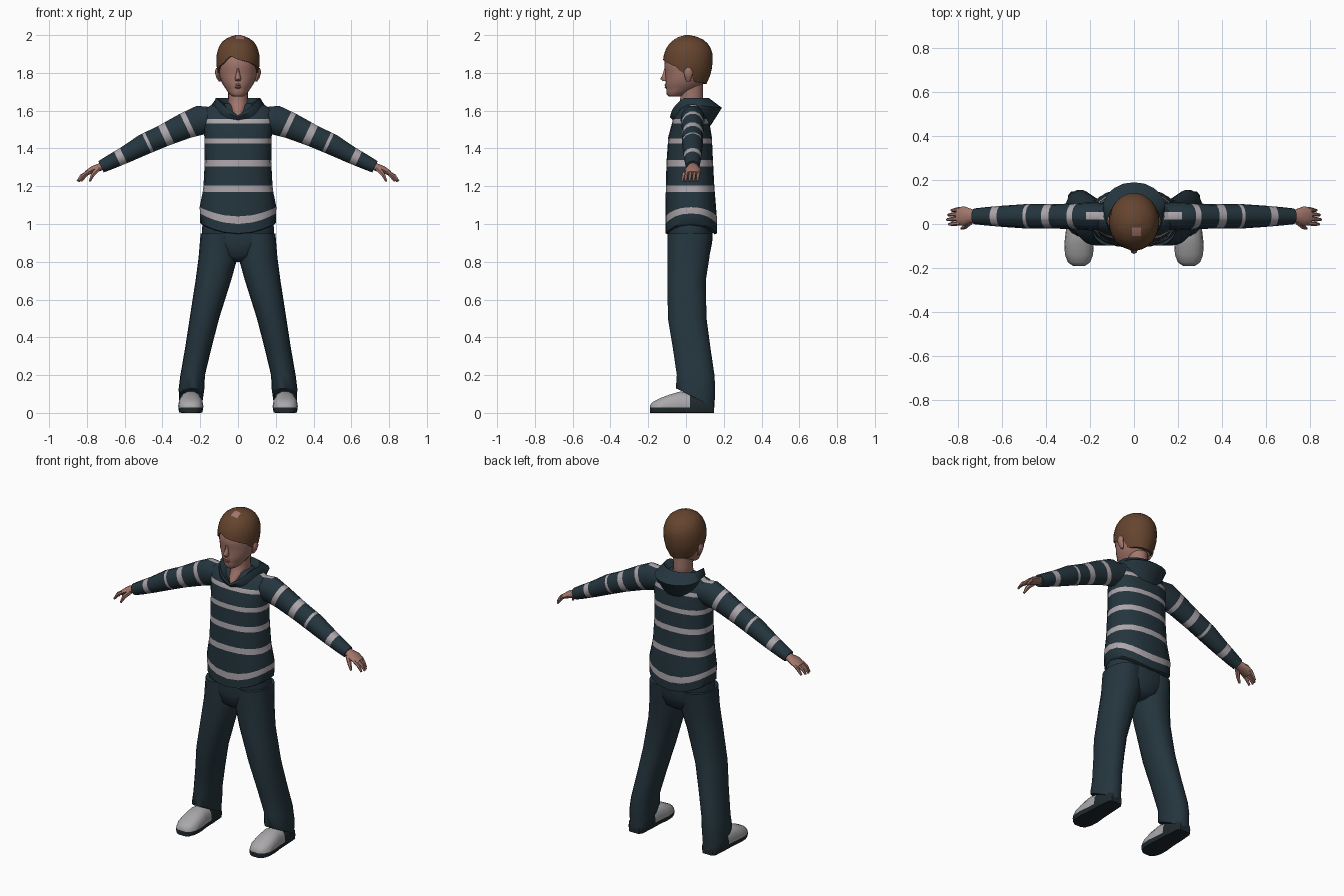
import bpy, bmesh, math
from mathutils import Vector

if "Cube" in bpy.data.objects:
    bpy.data.objects.remove(bpy.data.objects["Cube"])


def material(name, rgb):
    m = bpy.data.materials.new(name)
    m.use_nodes = True
    m.diffuse_color = (*rgb, 1)
    bsdf = m.node_tree.nodes["Principled BSDF"]
    bsdf.inputs["Base Color"].default_value = (*rgb, 1)
    bsdf.inputs["Roughness"].default_value = 0.9
    return m


NAVY = material("dark navy cloth", (0.018, 0.036, 0.048))
WHITE = material("pale stripe", (0.42, 0.38, 0.41))
SKIN = material("skin", (0.36, 0.18, 0.145))
HAIR = material("brown hair", (0.13, 0.058, 0.028))
SHOE = material("light grey shoe", (0.40, 0.39, 0.40))
SOLE = material("dark sole", (0.014, 0.022, 0.027))


def ring(c, u, v, n=16, power=1.0):
    """Closed loop of points around c, spanned by the half axes u and v."""
    def bend(t):
        return math.copysign(abs(t) ** power, t)
    c, u, v = Vector(c), Vector(u), Vector(v)
    angles = [2 * math.pi * i / n for i in range(n)]
    return [c + u * bend(math.cos(a)) + v * bend(math.sin(a)) for a in angles]


def loft(name, rings, mats, cuts=(), paint=None, cyclic=False, adjust=None, angle=50):
    """Skin the rings, cut along planes, then colour faces by a rule."""
    bm = bmesh.new()
    loops = [[bm.verts.new(p) for p in r] for r in rings]
    pairs = list(zip(loops, loops[1:]))
    if cyclic:
        pairs.append((loops[-1], loops[0]))
    else:
        bm.faces.new(loops[0])
        bm.faces.new(loops[-1])
    for lo, hi in pairs:
        for i in range(len(lo)):
            j = (i + 1) % len(lo)
            bm.faces.new((lo[i], lo[j], hi[j], hi[i]))
    for co, no in cuts:
        geom = bm.verts[:] + bm.edges[:] + bm.faces[:]
        bmesh.ops.bisect_plane(bm, geom=geom, plane_co=co, plane_no=no, dist=1e-5)
    if paint:
        for f in bm.faces:
            f.material_index = int(paint(f.calc_center_median()))
    if adjust:
        for v in bm.verts:
            v.co = adjust(v.co)
    bmesh.ops.recalc_face_normals(bm, faces=bm.faces)
    me = bpy.data.meshes.new(name)
    bm.to_mesh(me)
    bm.free()
    ob = bpy.data.objects.new(name, me)
    bpy.context.collection.objects.link(ob)
    for m in mats:
        me.materials.append(m)
    bpy.ops.object.select_all(action="DESELECT")
    ob.select_set(True)
    bpy.context.view_layer.objects.active = ob
    bpy.ops.object.shade_smooth_by_angle(angle=math.radians(angle))
    return ob


def level(z, rx, yf, yb, x=0.0, power=1.0, n=18, tilt=0.0):
    """Horizontal ring from front yf to back yb."""
    half = (yb - yf) / 2
    return ring((x, (yf + yb) / 2, z), (rx, 0, 0), (0, half, tilt * half), n, power)


def tube(name, side, rows, mats, n=10, **kw):
    """Limb along rows of x, y, z, width in y, thickness; side mirrors it."""
    pts = [Vector((side * r[0], r[1], r[2])) for r in rows]
    rings = []
    for i, r in enumerate(rows):
        d = (pts[min(i + 1, len(pts) - 1)] - pts[max(i - 1, 0)]).normalized()
        across = Vector((0, 1, 0))
        across = (across - d * across.dot(d)).normalized()
        rings.append(ring(pts[i], across * r[3], d.cross(across) * r[4], n))
    return loft(name, rings, mats, **kw)


def within(t, bands):
    return any(a < t < b for a, b in bands)


def lerp_table(t, rows):
    """Linear lookup in rows that start with their key."""
    for a, b in zip(rows, rows[1:]):
        if t <= b[0]:
            k = max(0, (t - a[0]) / (b[0] - a[0]))
            return [p + (q - p) * k for p, q in zip(a[1:], b[1:])]
    return list(rows[-1][1:])


# Striped jumper body, with the hem rising at the sides
bands = [(1.0, 1.04), (1.17, 1.205), (1.305, 1.338), (1.425, 1.453), (1.533, 1.557)]
shoulder = (0.02, 0.055)
cuts = [((0, 0, z), (0, 0, 1)) for b in bands for z in b]
cuts += [((0, y, 0), (0, 1, 0)) for y in shoulder]


def on_shoulder(c):
    return c.z > 1.59 and 0.12 < abs(c.x) < 0.23 and shoulder[0] < c.y < shoulder[1]


def lift_hem(p):
    fade = max(0, min(1, (1.17 - p.z) / 0.15))
    return p + Vector((0, 0, 0.055 * fade * (p.x / 0.2) ** 2))


body = [(0.945, 0.185, -0.095, 0.15), (0.95, 0.2, -0.108, 0.163), (1.04, 0.203, -0.108, 0.163),
        (1.2, 0.183, -0.107, 0.15), (1.33, 0.176, -0.103, 0.143), (1.46, 0.178, -0.094, 0.137),
        (1.55, 0.19, -0.07, 0.122), (1.605, 0.185, -0.042, 0.1), (1.63, 0.14, -0.02, 0.09),
        (1.64, 0.08, -0.01, 0.08)]
loft("jumper_body", [level(*r, power=0.85, n=20) for r in body], [NAVY, WHITE], cuts,
     lambda c: within(c.z, bands) or on_shoulder(c), adjust=lift_hem)

# Hood draped round the neck, open in a V at the front
hood = []
for i in range(24):
    a = 2 * math.pi * i / 24
    s, c = math.sin(a), math.cos(a)
    back = max(0, -c)
    turn = min(1, min(a, 2 * math.pi - a) / math.radians(70))
    rim = 1.575 + 0.093 * turn
    hood.append([Vector(p) for p in (
        (0.06 * s, 0.03 - 0.07 * c, rim - 0.04),
        (0.117 * s, 0.02 - 0.1 * c, rim),
        ((0.13 + 0.06 * back) * s, 0.03 - (0.115 + 0.045 * back) * c, 1.565 + 0.07 * turn - 0.02 * back),
        (0.13 * s, 0.03 - 0.1 * c, 1.55 + 0.03 * turn - 0.06 * back))])
loft("hood", hood, [NAVY], cyclic=True, angle=40)

# Trousers: seat, then legs
seat = [(0.80, 0.03, -0.05, 0.08), (0.83, 0.12, -0.09, 0.125), (0.9, 0.193, -0.1, 0.14),
        (0.98, 0.19, -0.1, 0.145), (1.06, 0.18, -0.095, 0.14)]
loft("trouser_seat", [level(*r, power=0.9) for r in seat], [NAVY])
leg = [(0.95, 0.093, -0.1, 0.14, 0.105), (0.82, 0.103, -0.1, 0.125, 0.106),
       (0.7, 0.094, -0.1, 0.106, 0.131), (0.5, 0.078, -0.097, 0.11, 0.178),
       (0.35, 0.07, -0.072, 0.13, 0.209), (0.2, 0.065, -0.05, 0.152, 0.24),
       (0.13, 0.068, -0.055, 0.156, 0.246)]

# Sleeve stripes are measured along the arm
origin, along = Vector((0.2, 0.035, 1.55)), Vector((0.905, 0, -0.425))
sleeve = [(0.13, 0.035, 1.555, 0.06, 0.065), (0.2, 0.035, 1.55, 0.064, 0.08),
          (0.28, 0.035, 1.52, 0.058, 0.071), (0.4, 0.035, 1.465, 0.055, 0.06),
          (0.5, 0.035, 1.42, 0.055, 0.057), (0.6, 0.035, 1.365, 0.048, 0.046),
          (0.68, 0.035, 1.325, 0.041, 0.039), (0.725, 0.035, 1.303, 0.036, 0.034)]
sleeve_bands = [((a - 0.2) / 0.905, (b - 0.2) / 0.905)
                for a, b in ((0.25, 0.275), (0.36, 0.395), (0.465, 0.48), (0.605, 0.638))]
palm = [(0.7, 0.037, 1.313, 0.026, 0.022), (0.735, 0.037, 1.3, 0.03, 0.021),
        (0.77, 0.036, 1.287, 0.044, 0.02), (0.805, 0.036, 1.268, 0.04, 0.013)]
shoe = [(0.148, 0.036, 0.06), (0.13, 0.05, 0.08), (0.05, 0.056, 0.1), (-0.03, 0.06, 0.115),
        (-0.09, 0.067, 0.097), (-0.14, 0.064, 0.078), (-0.175, 0.05, 0.06), (-0.19, 0.028, 0.042)]

for label, side in (("left", 1), ("right", -1)):
    legs = [level(z, rx, yf, yb, side * x, 0.9) for z, rx, yf, yb, x in leg]
    legs.append(level(0.078, 0.064, -0.05, 0.152, side * 0.249, 0.9, tilt=-0.5))
    loft(label + "_trouser_leg", legs, [NAVY])

    # Shoe with a dark sole and heel
    sections = []
    for y, rx, h in shoe:
        loop = ring((side * 0.25, y, h * 0.35), (rx, 0, 0), (0, 0, h * 0.65), 14, 0.8)
        sections.append([Vector((p.x, p.y, max(0, p.z))) for p in loop])
    loft(label + "_shoe", sections, [SHOE, SOLE],
         [((0, 0, 0.028), (0, 0, 1)), ((0, 0.02, 0), (0, 1, 0))],
         lambda c: c.z < 0.028 or c.y > 0.02)

    # Sleeve
    d = Vector((side * along.x, 0, along.z))
    o = Vector((side * origin.x, origin.y, origin.z))
    cuts = [(o + d * s, d) for b in sleeve_bands for s in b]
    cuts += [((0, y, 0), (0, 1, 0)) for y in shoulder]
    tube(label + "_sleeve", side, sleeve, [NAVY, WHITE], n=14, cuts=cuts,
         paint=lambda c: within((c - o).dot(d), sleeve_bands) or on_shoulder(c))

    # Hand
    tube(label + "_palm", side, palm, [SKIN])
    for i, name in enumerate(("index", "middle", "ring", "little")):
        y = 0.004 + 0.021 * i
        reach = (0.0, 0.008, 0.003, -0.012)[i]
        tube(f"{label}_{name}_finger", side,
             [(0.79, y, 1.277, 0.011, 0.011), (0.822 + reach, y - 0.003, 1.254, 0.01, 0.01),
              (0.842 + reach, y - 0.005, 1.226, 0.006, 0.006)], [SKIN], n=6)
    tube(label + "_thumb", side,
         [(0.74, 0.012, 1.292, 0.014, 0.014), (0.768, -0.012, 1.262, 0.012, 0.012),
          (0.785, -0.02, 1.226, 0.006, 0.006)], [SKIN], n=6)

    # Ear
    loft(label + "_ear", [level(z, w, 0.01 - r, 0.015 + r, side * x, n=8) for z, w, r, x in (
        (1.755, 0.006, 0.008, 0.096), (1.775, 0.011, 0.016, 0.104), (1.805, 0.013, 0.022, 0.11),
        (1.825, 0.008, 0.012, 0.108))], [SKIN])

# Neck, reaching down into the V of the collar
neck = [(1.565, 0.012, -0.075, 0.03), (1.6, 0.045, -0.062, 0.07), (1.63, 0.055, -0.035, 0.09),
        (1.68, 0.052, -0.03, 0.09), (1.76, 0.06, -0.04, 0.09)]
loft("neck", [level(*r) for r in neck], [SKIN])

# Head
head = [(1.675, 0.028, -0.092, -0.03), (1.685, 0.043, -0.102, 0.0), (1.705, 0.058, -0.104, 0.04),
        (1.72, 0.068, -0.105, 0.07), (1.73, 0.075, -0.109, 0.08), (1.75, 0.087, -0.107, 0.1),
        (1.78, 0.097, -0.11, 0.115), (1.81, 0.102, -0.109, 0.125), (1.83, 0.104, -0.115, 0.128),
        (1.87, 0.105, -0.112, 0.13), (1.92, 0.09, -0.09, 0.12), (1.96, 0.06, -0.05, 0.08)]
loft("head", [level(*r, n=20) for r in head], [SKIN])
loft("nose", [level(z, w, y, -0.095, n=8) for z, w, y in (
    (1.822, 0.006, -0.115), (1.79, 0.011, -0.124), (1.768, 0.017, -0.136),
    (1.756, 0.012, -0.122))], [SKIN])
loft("lips", [level(z, w, y, -0.08, n=8) for z, w, y in (
    (1.717, 0.014, -0.107), (1.724, 0.02, -0.114), (1.73, 0.02, -0.11),
    (1.736, 0.02, -0.115), (1.743, 0.008, -0.109))], [SKIN])

# Hair cap: its lower edge follows a side-parted fringe and dips at the nape
dome = [(1.74, 0.08, -0.1, 0.108), (1.78, 0.102, -0.114, 0.126), (1.82, 0.112, -0.121, 0.137),
        (1.86, 0.115, -0.122, 0.141), (1.9, 0.113, -0.117, 0.141), (1.94, 0.101, -0.1, 0.128),
        (1.97, 0.08, -0.073, 0.103), (1.99, 0.048, -0.04, 0.065), (2.0, 0.012, -0.005, 0.02)]
edge = [(-180, 1.742), (-112, 1.75), (-100, 1.8), (-78, 1.8), (-60, 1.835), (-42, 1.85),
        (-22, 1.89), (0, 1.87), (30, 1.857), (60, 1.835), (78, 1.8), (100, 1.8), (112, 1.75),
        (180, 1.742)]
caps, steps, spokes = [], 9, 36
for k in range(-1, steps + 1):
    loop = []
    for i in range(spokes):
        deg = -180 + 360 * i / spokes
        a = math.radians(deg)
        low = lerp_table(deg, edge)[0]
        t = max(k, 0) / steps
        z = low + (2.0 - low) * (1 - (1 - t) ** 1.6)
        rx, yf, yb = lerp_table(z, dome)
        inset = 0.86 if k < 0 else 1.0
        mid = (yf + yb) / 2
        loop.append(Vector((rx * inset * math.sin(a), mid - (yb - yf) / 2 * inset * math.cos(a), z)))
    caps.append(loop)
patch_x, patch_y = (-0.01, 0.032), (-0.055, -0.015)
cuts = [((x, 0, 0), (1, 0, 0)) for x in patch_x] + [((0, y, 0), (0, 1, 0)) for y in patch_y]
loft("hair", caps, [HAIR, SKIN], cuts,
     lambda c: c.z > 1.95 and within(c.x, [patch_x]) and within(c.y, [patch_y]))
